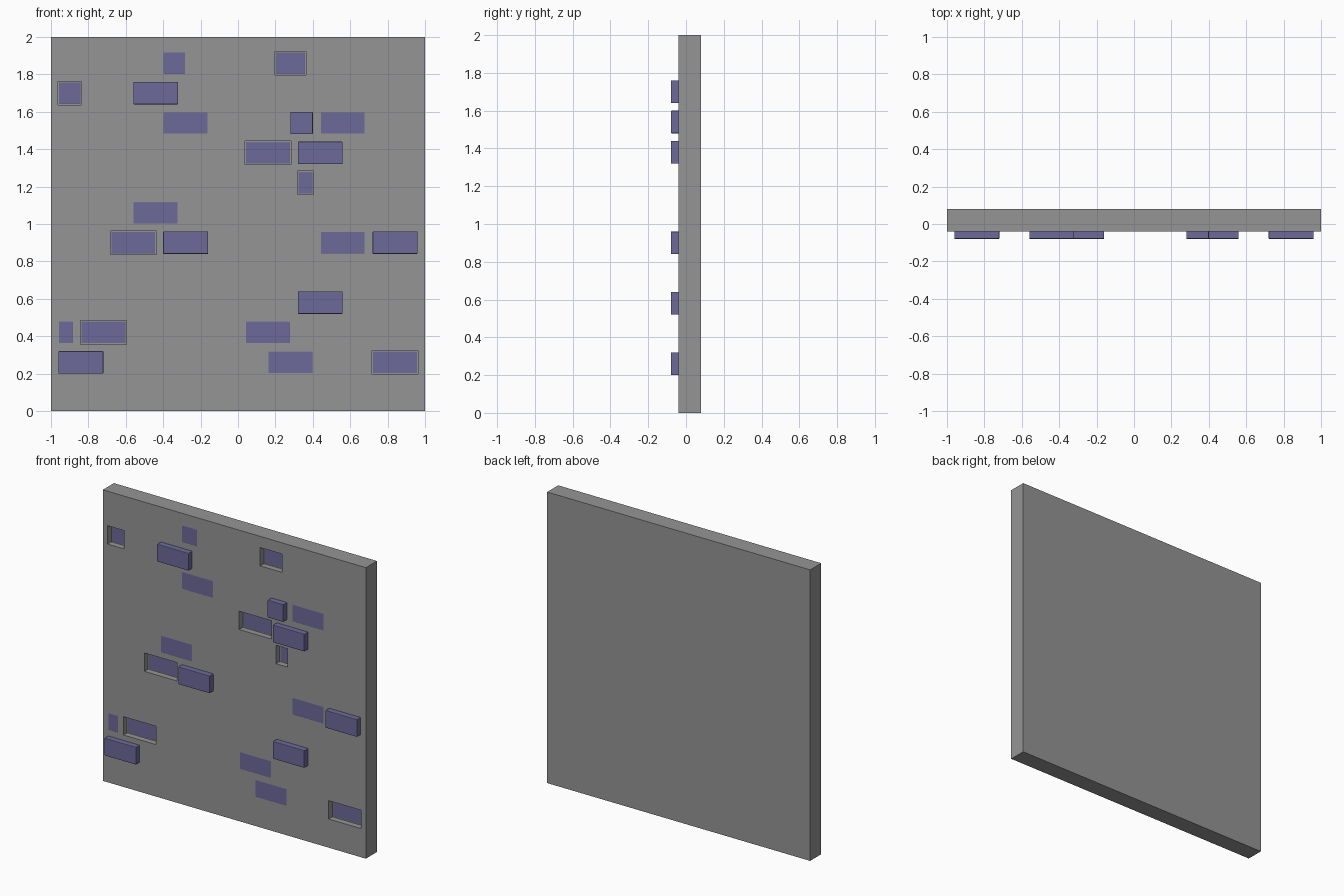
import bpy, bmesh
from mathutils import Matrix, Vector

if "Cube" in bpy.data.objects:
    bpy.data.objects.remove(bpy.data.objects["Cube"])

FRONT, BACK = -0.04, 0.08      # wall faces along y
HEIGHT = 0.12                  # brick height
STEP = 0.04                    # how far bricks stand out or sink in


def material(name, rgb):
    m = bpy.data.materials.new(name)
    m.diffuse_color = (*rgb, 1)
    m.use_nodes = True
    m.node_tree.nodes["Principled BSDF"].inputs["Base Color"].default_value = m.diffuse_color
    return m


plaster = material("grey plaster", (0.30, 0.30, 0.30))
brick_blue = material("slate blue brick", (0.15, 0.144, 0.314))


def boxes(name, spans, mat):
    """One object made of boxes, each given as (x0, x1, y0, y1, z0, z1)."""
    bm = bmesh.new()
    for x0, x1, y0, y1, z0, z1 in spans:
        centre = Vector(((x0 + x1) / 2, (y0 + y1) / 2, (z0 + z1) / 2))
        size = Matrix.Diagonal((x1 - x0, y1 - y0, z1 - z0, 1))
        bmesh.ops.create_cube(bm, size=1, matrix=Matrix.Translation(centre) @ size)
    mesh = bpy.data.meshes.new(name)
    bm.to_mesh(mesh)
    bm.free()
    mesh.materials.append(mat)
    ob = bpy.data.objects.new(name, mesh)
    bpy.context.collection.objects.link(ob)
    return ob


# Bricks as (left x, width, row number counted from the bottom)
raised = [(-0.56, 0.24, 9), (0.28, 0.12, 8), (0.32, 0.24, 7), (-0.40, 0.24, 4),
          (0.72, 0.24, 4), (0.32, 0.24, 2), (-0.96, 0.24, 0)]
flush = [(-0.40, 0.12, 10), (-0.40, 0.24, 8), (0.44, 0.24, 8), (-0.56, 0.24, 5),
         (0.44, 0.24, 4), (-0.96, 0.08, 1), (0.04, 0.24, 1), (0.16, 0.24, 0)]
sunken = [(0.20, 0.16, 10), (-0.96, 0.12, 9), (0.04, 0.24, 7), (0.32, 0.08, 6),
          (-0.68, 0.24, 4), (-0.84, 0.24, 1), (0.72, 0.24, 0)]


def spans(bricks, y0, y1, margin=0.0):
    out = []
    for x, w, row in bricks:
        z = 0.2 + 0.16 * row
        out.append((x - margin, x + w + margin, y0, y1,
                    z - margin, z + HEIGHT + margin))
    return out


# Wall slab with pockets for the sunken bricks
wall = boxes("wall", [(-1, 1, FRONT, BACK, 0, 2)], plaster)
cutter = boxes("pocket_cutter", spans(sunken, FRONT - 0.1, FRONT + STEP, 0.003), plaster)
cutter.hide_render = True
cut = wall.modifiers.new("pockets", 'BOOLEAN')
cut.operation = 'DIFFERENCE'
cut.solver = 'EXACT'
cut.object = cutter
bpy.context.view_layer.objects.active = wall
bpy.ops.object.modifier_apply(modifier=cut.name)
bpy.data.objects.remove(cutter)

# Bricks at three depths, with slightly softened edges
for name, bricks, face in (("raised_bricks", raised, FRONT - STEP),
                           ("flush_bricks", flush, FRONT - 0.0006),
                           ("sunken_bricks", sunken, FRONT + STEP - 0.0006)):
    ob = boxes(name, spans(bricks, face, face + 0.07), brick_blue)
    bevel = ob.modifiers.new("soft edges", 'BEVEL')
    bevel.width = 0.004
    bevel.segments = 2
